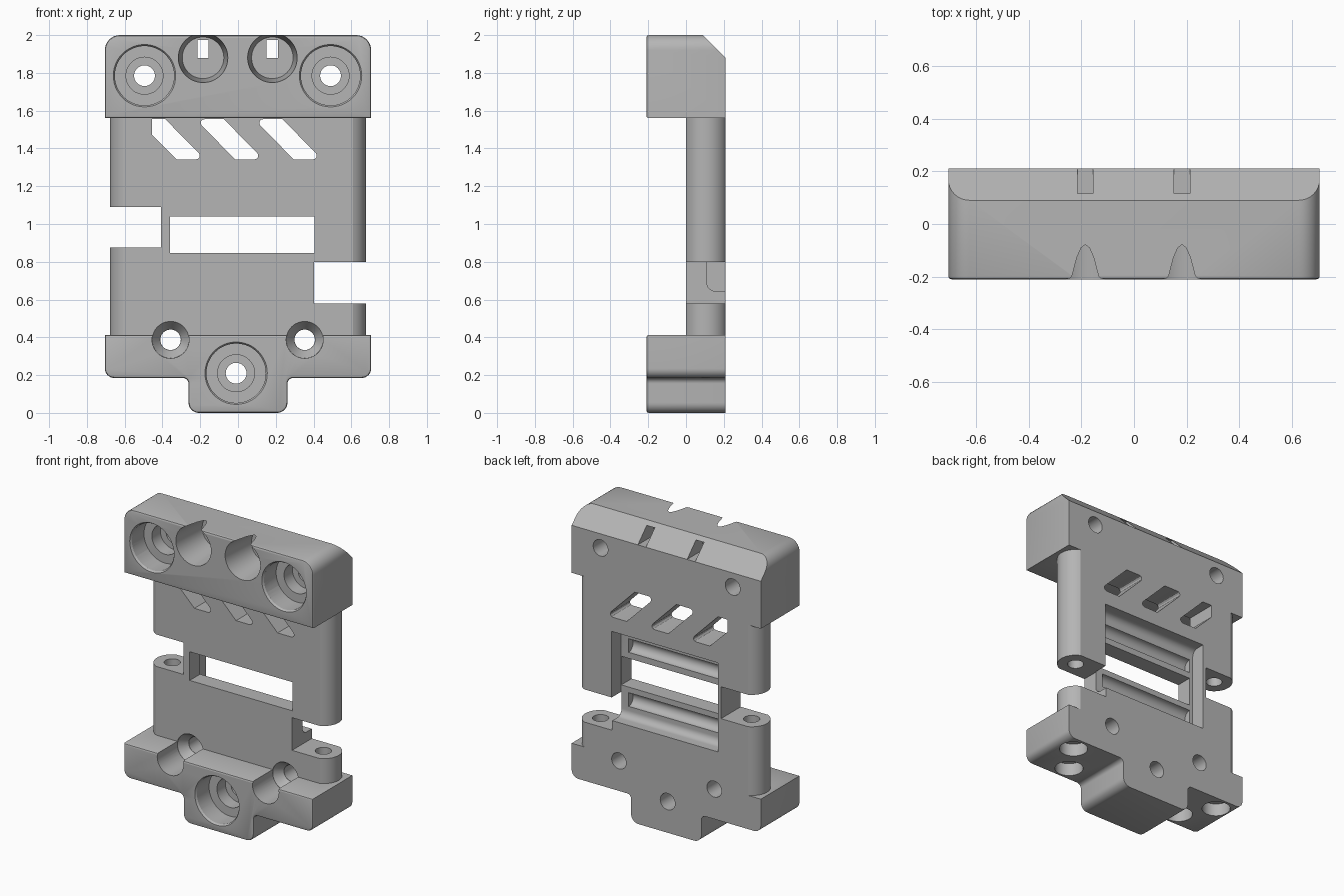
import bpy, bmesh, math
from mathutils import Matrix, Vector

old = bpy.data.objects.get("Cube")
if old:
    bpy.data.objects.remove(old)

mat = bpy.data.materials.new("plain grey")
mat.use_nodes = True
grey = (0.46, 0.46, 0.46, 1)
mat.diffuse_color = grey
mat.node_tree.nodes["Principled BSDF"].inputs["Base Color"].default_value = grey

BACK = 0.21
FRONT = -0.21


def finish(name, bm):
    bmesh.ops.recalc_face_normals(bm, faces=bm.faces)
    mesh = bpy.data.meshes.new(name)
    bm.to_mesh(mesh)
    bm.free()
    mesh.materials.append(mat)
    ob = bpy.data.objects.new(name, mesh)
    bpy.context.scene.collection.objects.link(ob)
    return ob


def rounded(corners, steps=8):
    """Outline from (u, v, radius) corners, each filleted by its radius."""
    out = []
    for i, (u, v, r) in enumerate(corners):
        p = Vector((u, v))
        if r == 0:
            out.append(p)
            continue
        a = (Vector(corners[i - 1][:2]) - p).normalized()
        b = (Vector(corners[(i + 1) % len(corners)][:2]) - p).normalized()
        half = a.angle(b) / 2
        centre = p + (a + b).normalized() * r / math.sin(half)
        s = p + a * r / math.tan(half) - centre
        e = p + b * r / math.tan(half) - centre
        for k in range(steps + 1):
            t = k / steps
            w = e.angle(s)
            out.append(centre + (s * math.sin((1 - t) * w) + e * math.sin(t * w)) / math.sin(w))
    return out


def prism(name, outline, axis, lo, hi, bevel=0):
    """Extrude an outline along x, y or z; bevel softens the low rim."""
    place = {"x": lambda p, d: (d, p[0], p[1]),
             "y": lambda p, d: (p[0], d, p[1]),
             "z": lambda p, d: (p[0], p[1], d)}[axis]
    bm = bmesh.new()
    low = [bm.verts.new(place(p, lo)) for p in outline]
    high = [bm.verts.new(place(p, hi)) for p in outline]
    n = len(low)
    cap = bm.faces.new(low)
    bm.faces.new(high[::-1])
    for i in range(n):
        j = (i + 1) % n
        bm.faces.new((low[i], high[i], high[j], low[j]))
    bmesh.ops.recalc_face_normals(bm, faces=bm.faces)
    if bevel:
        bmesh.ops.bevel(bm, geom=list(cap.edges), offset=bevel, segments=2,
                        profile=0.5, affect="EDGES")
    return finish(name, bm)


def box(name, x, y, z):
    return prism(name, [(x[0], z[0]), (x[1], z[0]), (x[1], z[1]), (x[0], z[1])], "y", *y)


def cone(name, axis, base, length, r1, r2=None):
    turn = {"x": Matrix.Rotation(math.pi / 2, 4, "Y"),
            "y": Matrix.Rotation(-math.pi / 2, 4, "X"), "z": Matrix()}[axis]
    bm = bmesh.new()
    bmesh.ops.create_cone(bm, cap_ends=True, segments=48, radius1=r1,
                          radius2=r1 if r2 is None else r2, depth=length,
                          matrix=Matrix.Translation(base) @ turn
                          @ Matrix.Translation((0, 0, length / 2)))
    return finish(name, bm)


def combine(target, other, operation):
    mod = target.modifiers.new("combine", "BOOLEAN")
    mod.operation = operation
    mod.solver = "EXACT"
    mod.object = other
    bpy.context.view_layer.update()
    graph = bpy.context.evaluated_depsgraph_get()
    result = bpy.data.meshes.new_from_object(target.evaluated_get(graph))
    target.modifiers.clear()
    target.data = result
    bpy.data.objects.remove(other)


# Plate with a rounded hinge barrel down each side
plate = box("bracket_body", (-0.61, 0.61), (0, BACK), (0.35, 1.62))
barrel_r, barrel_x, barrel_y = 0.115, 0.563, 0.105
barrel = []
lean = math.asin(barrel_y / barrel_r)
for side in (1, -1):
    for k in range(17):
        a = lean * (k / 8 - 1)
        barrel.append((side * (barrel_x + barrel_r * math.cos(a)),
                       barrel_y + side * barrel_r * math.sin(a)))
bpy.data.objects.remove(plate)
body = prism("bracket_body", barrel, "z", 0.35, 1.62)

# Thick upper block
upper = rounded([(-0.705, 1.56, 0), (0.705, 1.56, 0), (0.705, 2, 0.08), (-0.705, 2, 0.08)])
combine(body, prism("upper_block", upper, "y", FRONT, BACK, 0.012), "UNION")

# Thick lower block with a central tab
lower = rounded([(-0.705, 0.412, 0), (-0.705, 0.185, 0.05), (-0.262, 0.185, 0.03),
                 (-0.262, 0, 0.055), (0.262, 0, 0.055), (0.262, 0.185, 0.03),
                 (0.705, 0.185, 0.05), (0.705, 0.412, 0)])
combine(body, prism("lower_block", lower, "y", FRONT, BACK, 0.012), "UNION")

cuts = []

# Sloped top edge at the back
cuts.append(prism("top_slope", [(0.04, 2.05), (0.26, 1.83), (0.26, 2.05)], "x", -1, 1))

# Stepped screw bores
for x, z in ((-0.495, 1.785), (0.49, 1.785), (-0.01, 0.21)):
    cuts.append(cone("bore_rim", "y", (x, FRONT - 0.01, z), 0.025, 0.172, 0.155))
    cuts.append(cone("bore_wide", "y", (x, FRONT - 0.01, z), 0.15, 0.157))
    cuts.append(cone("bore_mid", "y", (x, FRONT, z), 0.23, 0.098))
    cuts.append(cone("bore_through", "y", (x, FRONT, z), 0.5, 0.055))

# Tapered sockets, each with a slot out through the slope
for x in (-0.185, 0.182):
    cuts.append(cone("socket", "y", (x, FRONT - 0.01, 1.88), 0.26, 0.132, 0.11))
    cuts.append(box("socket_slot", (x - 0.03, x + 0.03), (0, 0.3), (1.88, 1.975)))

# Countersunk holes at the top of the lower block
for x in (-0.357, 0.353):
    cuts.append(cone("screw_channel", "y", (x, FRONT - 0.02, 0.387), 0.235, 0.098))
    cuts.append(cone("screw_sink", "y", (x, 0.004, 0.387), 0.06, 0.098, 0.055))
    cuts.append(cone("screw_through", "y", (x, FRONT, 0.387), 0.5, 0.054))

# Diagonal vents
slants = [[(-0.455, 1.555, 0), (-0.385, 1.555, 0), (-0.175, 1.342, 0.02),
           (-0.325, 1.342, 0), (-0.455, 1.472, 0)]]
for x in (0, 0.31):
    slants.append([(x - 0.225, 1.555, 0.02), (x - 0.075, 1.555, 0),
                   (x + 0.135, 1.342, 0.02), (x - 0.015, 1.342, 0)])
for s in slants:
    cuts.append(prism("vent", rounded(s, 4), "y", -0.1, 0.3))

# Side notches and central window
cuts.append(box("notch_a", (-0.8, -0.408), (-0.1, 0.3), (0.875, 1.09)))
cuts.append(box("notch_b", (0.403, 0.8), (-0.1, 0.3), (0.58, 0.80)))
cuts.append(box("window", (-0.36, 0.405), (-0.1, 0.3), (0.847, 1.04)))

# Rear recess with two round grooves
recess = rounded([(0.11, 0.645, 0.045), (0.3, 0.645, 0), (0.3, 1.245, 0), (0.11, 1.245, 0.045)])
cuts.append(prism("recess", recess, "x", -0.385, 0.407))
for z in (0.763, 1.127):
    cuts.append(cone("groove", "x", (-0.36, 0.11, z), 0.71, 0.046))

# Hinge pin holes and round pockets underneath
for side in (-1, 1):
    cuts.append(cone("pin_hole", "z", (side * barrel_x, barrel_y, 0.25), 1.3, 0.05))
    for x, y in ((0.58, 0.105), (0.445, -0.1)):
        cuts.append(cone("pocket", "z", (side * x, y, 0.1), 0.17, 0.088))

for c in cuts:
    combine(body, c, "DIFFERENCE")

# Smooth the round faces, keep edges crisp
for o in bpy.context.selected_objects:
    o.select_set(False)
body.select_set(True)
bpy.context.view_layer.objects.active = body
bpy.ops.object.shade_smooth_by_angle(angle=math.radians(25))
